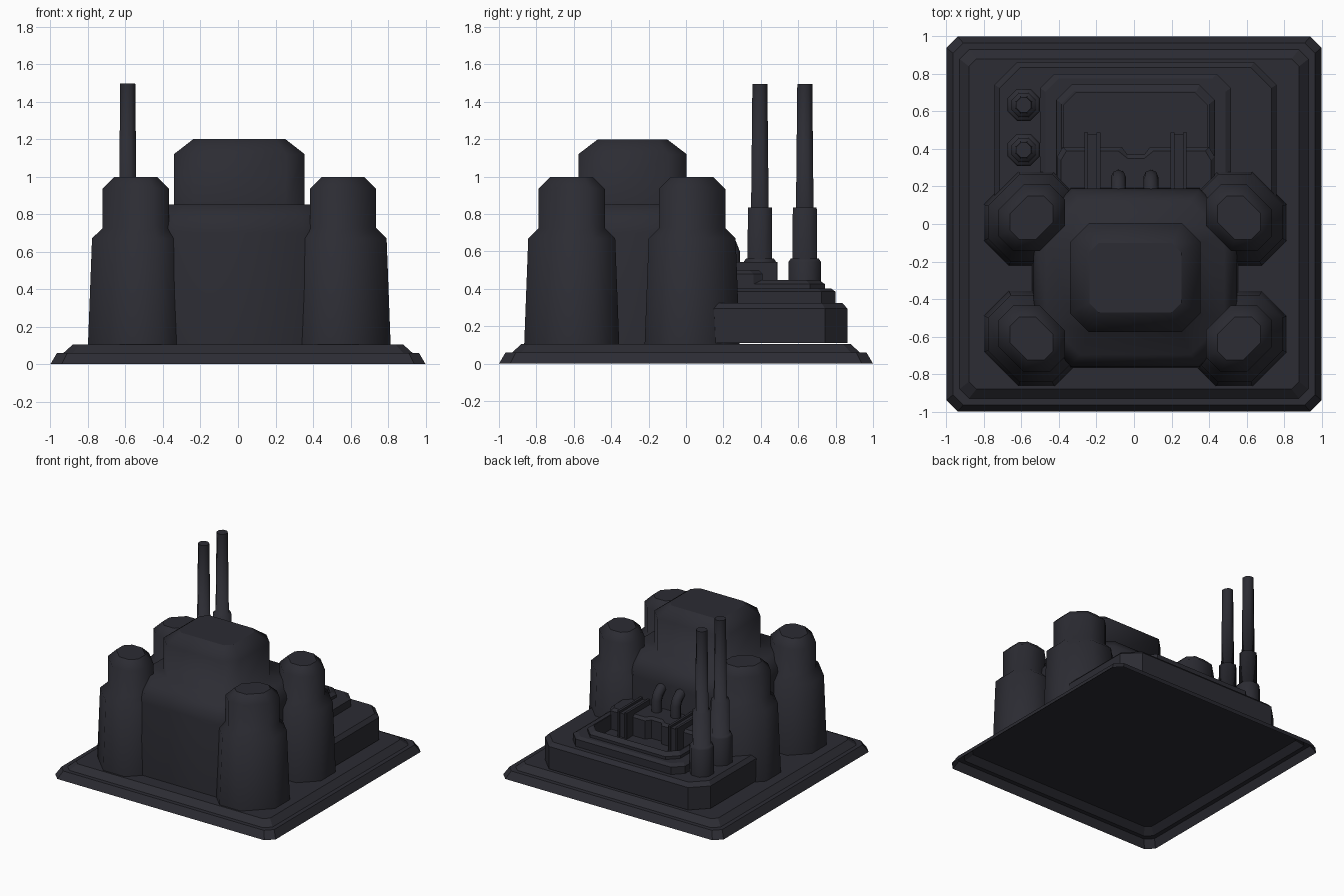
import bpy, bmesh

if "Cube" in bpy.data.objects:
    bpy.data.objects.remove(bpy.data.objects["Cube"])

CX = 0.007  # superstructure sits slightly off the base centre
mat = bpy.data.materials.new("dark_steel")
mat.diffuse_color = (0.025, 0.025, 0.033, 1)
mat.use_nodes = True
mat.node_tree.nodes["Principled BSDF"].inputs["Base Color"].default_value = mat.diffuse_color


def octagon(cx, cy, hx, hy, a, b=None):
    """Chamfered rectangle: a cuts the NE/SW corners, b the NW/SE corners."""
    b = a if b is None else b
    return [(cx + x, cy + y) for x, y in (
        (hx, hy - a), (hx - a, hy), (-hx + b, hy), (-hx, hy - b),
        (-hx, -hy + a), (-hx + a, -hy), (hx - b, -hy), (hx, -hy + b))]


def loft(name, rings, round_sides=False):
    """Skin a stack of (outline, z) rings, open below and capped on top.
    round_sides shades smoothly around, with strong ring edges kept sharp."""
    bm = bmesh.new()
    loops = [[bm.verts.new((x, y, z)) for x, y in pts] for pts, z in rings]
    for lo, hi in zip(loops, loops[1:]):
        n = len(lo)
        for i in range(n):
            j = (i + 1) % n
            bm.faces.new((lo[i], lo[j], hi[j], hi[i])).smooth = round_sides
    bm.faces.new(loops[-1])
    for e in bm.edges:
        level = abs(e.verts[0].co.z - e.verts[1].co.z) < 1e-5
        if level and abs(e.calc_face_angle(3)) > .4:
            e.smooth = False
    me = bpy.data.meshes.new(name)
    bm.to_mesh(me)
    bm.free()
    me.materials.append(mat)
    ob = bpy.data.objects.new(name, me)
    bpy.context.collection.objects.link(ob)
    return ob


def stack(name, cx, cy, levels, round_sides=False):
    """Levels are (half x, half y, chamfer, z)."""
    return loft(name, [(octagon(cx, cy, hx, hy, c), z) for hx, hy, c, z in levels], round_sides)


# Stepped base slab, a shell open underneath
FLOOR = .105
stack("base", 0, 0, [(1, 1, .06, 0), (.965, .965, .055, .06),
                     (.93, .93, .05, .06), (.88, .88, .04, FLOOR)])

# Main hall with the block on its roof
stack("main_hall", CX, -.286, [
    (.55, .482, .2, FLOOR), (.542, .474, .2, .7), (.53, .46, .195, .77), (.475, .41, .18, .85),
    (.348, .29, .1, .85), (.348, .29, .1, 1.12), (.245, .185, .05, 1.2)], True)

# Four corner towers, larger cuts on the outward and inward diagonals
TOWER = [(.254, .72, .52, FLOOR), (.2325, .72, .52, .67), (.177, .76, .45, .725),
         (.177, .76, .45, .935), (.115, .8, .42, .997)]
for sx, side in ((-1, "left"), (1, "right")):
    for cy, sy, end in ((-.611, -1, "front"), (.033, 1, "back")):
        rings = []
        for h, big, small, z in TOWER:
            a, b = (big, small) if sx == sy else (small, big)
            rings.append((octagon(CX + sx * .553, cy, h, h, a * h, b * h), z))
        loft(f"{end}_{side}_tower", rings, True)

# Rear annex: low block, two-step rim and a sunken machine pit
ANNEX = [(.752, -.02, .863, .12, .111), (.752, -.02, .863, .12, .295),
         (.725, .0, .835, .11, .325), (.508, .0, .8, .075, .325),
         (.508, .0, .8, .075, .385), (.48, .025, .775, .07, .402),
         (.422, .05, .743, .08, .402), (.422, .05, .743, .08, .425),
         (.395, .08, .71, .07, .447), (.385, .1, .7, .068, .447), (.385, .1, .7, .068, .33)]
loft("annex", [(octagon(.008, (y0 + y1) / 2, hx, (y1 - y0) / 2, c), z)
               for hx, y0, y1, c, z in ANNEX])


# Machine housing with a notch in its rear edge
def housing(d):
    half = [(.42 - d, .1), (.42 - d, .36 - d), (.39 - d, .41 - d),
            (.075 + d, .41 - d), (.045, .37 - d)]
    return [(.01 + x, y) for x, y in half] + [(.01 - x, y) for x, y in reversed(half)]


loft("machine_housing", [(housing(0), .33), (housing(0), .48), (housing(.02), .5)])

# Beams across the housing, each with two side rails reaching the pit floor
for x in (-.222, .238):
    stack("beam", x, .31, [(.03, .17, .005, .33), (.03, .17, .005, .525)])
    for dx in (-.033, .033):
        stack("beam_rail", x + dx, .32, [(.01, .17, .003, .33), (.01, .17, .003, .543)])

# Bent pipes from the housing into the hall wall
for x in (-.083, .09):
    cu = bpy.data.curves.new("bent_pipe", 'CURVE')
    cu.dimensions = '3D'
    cu.bevel_depth = .04
    cu.bevel_resolution = 2
    sp = cu.splines.new('POLY')
    path = [(.25, .45), (.25, .59), (.235, .63), (.2, .66), (.1, .68)]
    sp.points.add(len(path) - 1)
    for p, (y, z) in zip(sp.points, path):
        p.co = (x, y, z, 1)
    cu.materials.append(mat)
    bpy.context.collection.objects.link(bpy.data.objects.new("bent_pipe", cu))

# Twin chimneys in three steps
CHIMNEY = [(.086, .32), (.086, .545), (.075, .562), (.066, .562), (.064, .835),
           (.047, .835), (.04, 1.495)]
for y in (.395, .635):
    stack("chimney", -.588, y, [(r, r, .586 * r, z) for r, z in CHIMNEY], True)
